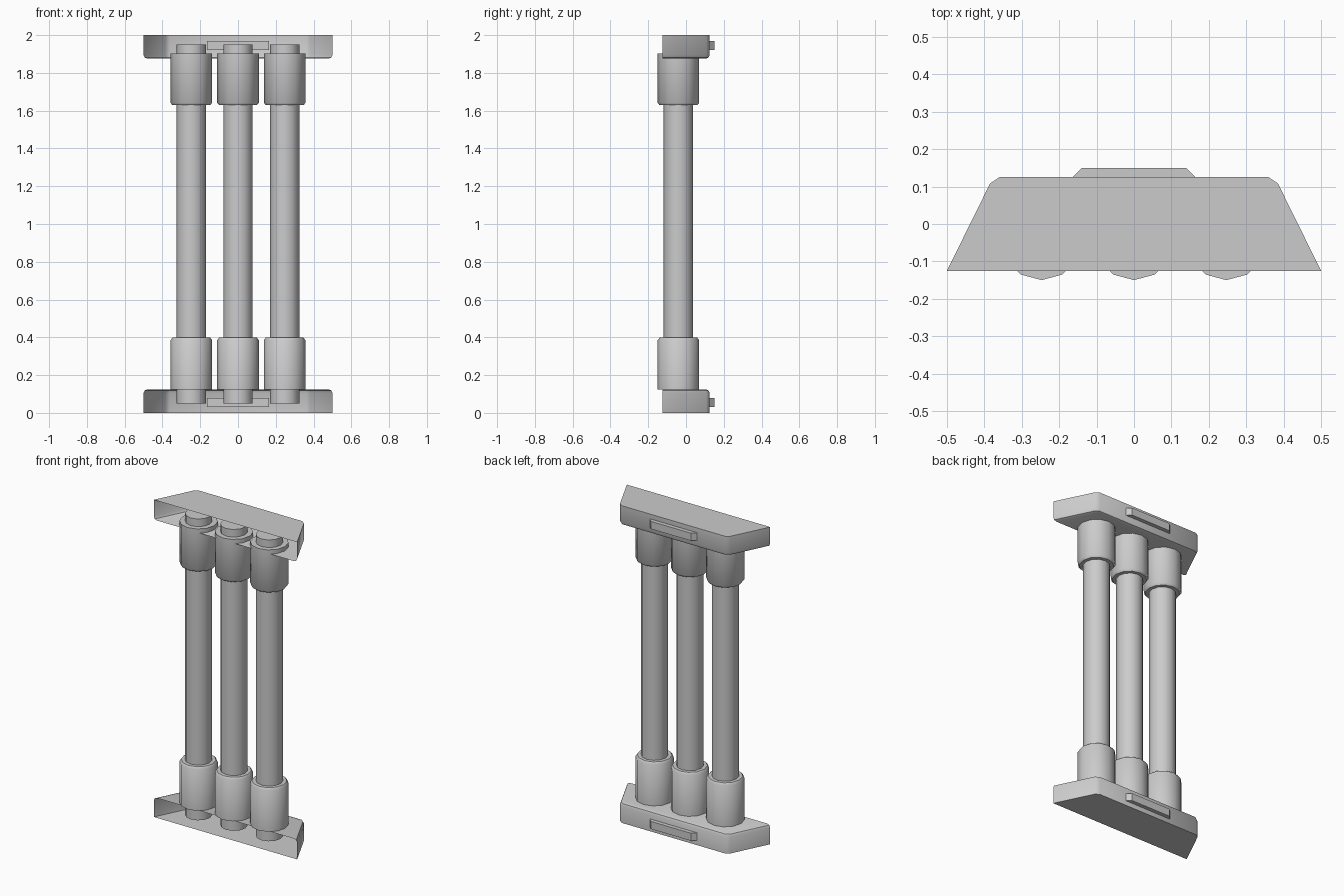
import bpy, bmesh, math

cube = bpy.data.objects.get("Cube")
if cube:
    bpy.data.objects.remove(cube, do_unlink=True)

HEIGHT = 2.0
grey = bpy.data.materials.new("matte_grey")
grey.use_nodes = True
colour = (0.6, 0.6, 0.6, 1)
grey.diffuse_color = colour
grey.node_tree.nodes["Principled BSDF"].inputs["Base Color"].default_value = colour


def finish(bm, name, flip=False, smooth=True):
    """Turn a bmesh into an object, optionally mirrored to the upper end."""
    if flip:
        for v in bm.verts:
            v.co.z = HEIGHT - v.co.z
        bmesh.ops.reverse_faces(bm, faces=bm.faces[:])
    mesh = bpy.data.meshes.new(name)
    bm.to_mesh(mesh)
    bm.free()
    mesh.materials.append(grey)
    obj = bpy.data.objects.new(name, mesh)
    bpy.context.collection.objects.link(obj)
    if smooth:
        bpy.ops.object.select_all(action='DESELECT')
        obj.select_set(True)
        bpy.context.view_layer.objects.active = obj
        bpy.ops.object.shade_smooth_by_angle(angle=math.radians(40))


def prism(half, z0, z1):
    """Extrude an outline given by its +x half, ordered front to back."""
    outline = half + [(-x, y) for x, y in reversed(half)]
    bm = bmesh.new()
    base = bm.faces.new([bm.verts.new((x, y, z0)) for x, y in outline])
    top = bmesh.ops.extrude_face_region(bm, geom=[base], use_keep_orig=True)
    for v in top["geom"]:
        if isinstance(v, bmesh.types.BMVert):
            v.co.z = z1
    bmesh.ops.recalc_face_normals(bm, faces=bm.faces[:])
    return bm


def bracket(name, flip):
    # Hollow tray, open at the front, with a rounded inner rim
    height = 0.125
    bm = prism([(0.5, -0.125), (0.385, 0.108), (0.36, 0.125)], 0, height)
    rim = [e for e in bm.edges
           if all(v.co.z > height - 0.01 for v in e.verts)
           and any(v.co.y > 0 for v in e.verts)]
    bmesh.ops.bevel(bm, geom=rim, offset=0.02, segments=2, profile=0.5,
                    affect='EDGES')
    bm.normal_update()
    front = [f for f in bm.faces if f.normal.y < -0.9]
    bmesh.ops.delete(bm, geom=front, context='FACES')
    finish(bm, name, flip)


def lathe(name, x, profile, sides=12):
    """Capped round part from (radius, height) rings, lowest first."""
    bm = bmesh.new()
    rings = []
    for r, z in profile:
        rings.append([bm.verts.new((x + r * math.cos(a), -0.04 + r * math.sin(a), z))
                      for a in (math.tau * i / sides for i in range(sides))])
    for low, high in zip(rings, rings[1:]):
        for i in range(sides):
            j = (i + 1) % sides
            bm.faces.new((low[i], low[j], high[j], high[i]))
    bm.faces.new(rings[0][::-1])
    bm.faces.new(rings[-1])
    finish(bm, name)


# End brackets with a raised plate on the back
for end, flip in (("lower", False), ("upper", True)):
    bracket(end + "_bracket", flip)
    plate = prism([(0.165, 0.11), (0.165, 0.125), (0.14, 0.15)], 0.03, 0.078)
    finish(plate, end + "_back_plate", flip, smooth=False)

# Three tubes, each with a collar at both ends
R = 0.11
for side, x in (("right", -0.247), ("middle", 0), ("left", 0.247)):
    lathe(side + "_tube", x, [(0.078, 0.05), (0.078, 1.95)])
    lathe(side + "_lower_collar", x, [(R, 0.125), (R, 0.385), (R - 0.01, 0.398)])
    lathe(side + "_upper_collar", x, [(R - 0.01, 1.629), (R, 1.642), (R, 1.902)])
